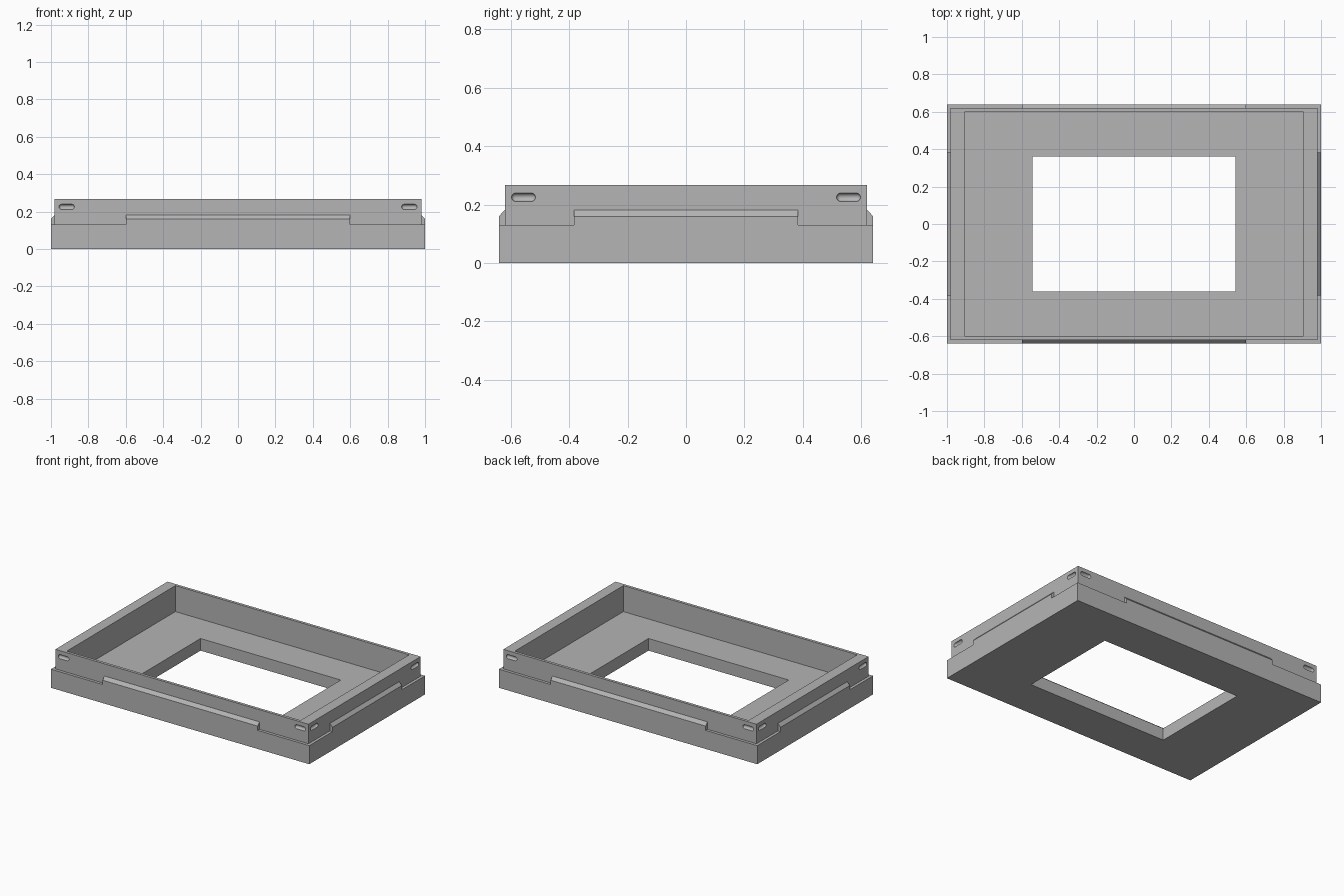
import bpy
import bmesh
from mathutils import Matrix, Vector

cube = bpy.data.objects.get("Cube")
if cube:
    bpy.data.objects.remove(cube, do_unlink=True)

# Overall sizes
BASE = Vector((1.0, 0.64))
RIM = Vector((0.98, 0.62))
INNER = Vector((0.905, 0.6))
OPENING = Vector((0.543, 0.361))
FLOOR, LEDGE, TOP = 0.085, 0.13, 0.267

grey = bpy.data.materials.new("plain grey")
grey.use_nodes = True
colour = (0.46, 0.46, 0.46, 1)
grey.diffuse_color = colour
grey.node_tree.nodes["Principled BSDF"].inputs["Base Color"].default_value = colour


def finish(name, bm):
    bmesh.ops.recalc_face_normals(bm, faces=bm.faces)
    mesh = bpy.data.meshes.new(name)
    bm.to_mesh(mesh)
    bm.free()
    mesh.materials.append(grey)
    obj = bpy.data.objects.new(name, mesh)
    bpy.context.collection.objects.link(obj)
    return obj


def frame(name, profile):
    """Closed rectangular frame swept through (half size, height) pairs."""
    bm = bmesh.new()
    corners = [(-1, -1), (1, -1), (1, 1), (-1, 1)]
    loops = [[bm.verts.new((sx * h.x, sy * h.y, z)) for sx, sy in corners]
             for h, z in profile]
    for a, b in zip(loops, loops[1:] + loops[:1]):
        for i in range(4):
            j = (i + 1) % 4
            bm.faces.new((a[i], a[j], b[j], b[i]))
    return finish(name, bm)


def latch_tab(name, half, outer, inner, turn):
    """Raised strip on the ledge with a sloped outer edge."""
    bm = bmesh.new()
    section = [(-outer, LEDGE), (-outer, 0.16), (-inner, 0.182), (-inner, LEDGE)]
    ends = [[bm.verts.new((x, y, z)) for y, z in section] for x in (-half, half)]
    for end in ends:
        bm.faces.new(end)
    for i in range(4):
        j = (i + 1) % 4
        bm.faces.new((ends[0][i], ends[0][j], ends[1][j], ends[1][i]))
    bm.transform(Matrix.Rotation(turn, 4, "Z"))
    return finish(name, bm)


def add_capsule(bm, centre, along_y):
    """Round-ended groove shape lying along x or y."""
    made = bmesh.ops.create_uvsphere(bm, u_segments=24, v_segments=13, radius=0.0142)
    for v in made["verts"]:
        v.co.z += 0.027 if v.co.z > 0 else -0.027
    axis = "X" if along_y else "Y"
    place = Matrix.Translation(centre) @ Matrix.Rotation(1.5707963, 4, axis)
    bmesh.ops.transform(bm, matrix=place, verts=made["verts"])


# Tray body: floor with opening, stepped outside and raised rim
body = frame("tray_body", [
    (OPENING, 0), (BASE, 0), (BASE, LEDGE), (RIM, LEDGE),
    (RIM, TOP), (INNER, TOP), (INNER, FLOOR), (OPENING, FLOOR)])

# Round-ended grooves near every rim corner
bm = bmesh.new()
for sx in (-1, 1):
    for sy in (-1, 1):
        add_capsule(bm, (sx * 0.916, sy * RIM.y, 0.225), False)
        add_capsule(bm, (sx * RIM.x, sy * 0.556, 0.225), True)
cutter = finish("groove_cutter", bm)
cutter.hide_render = True

cut = body.modifiers.new("grooves", "BOOLEAN")
cut.operation = "DIFFERENCE"
cut.solver = "EXACT"
cut.object = cutter
bpy.ops.object.select_all(action="DESELECT")
bpy.context.view_layer.objects.active = body
body.select_set(True)
bpy.ops.object.modifier_apply(modifier=cut.name)
bpy.data.objects.remove(cutter, do_unlink=True)
bpy.ops.object.shade_smooth_by_angle(angle=0.6)

# Latch tabs in the middle of each side
QUARTER = 1.5707963
latch_tab("front_tab", 0.6, BASE.y, RIM.y, 0)
latch_tab("back_tab", 0.6, BASE.y, RIM.y, 2 * QUARTER)
latch_tab("left_tab", 0.383, BASE.x, RIM.x, QUARTER)
latch_tab("right_tab", 0.383, BASE.x, RIM.x, -QUARTER)
